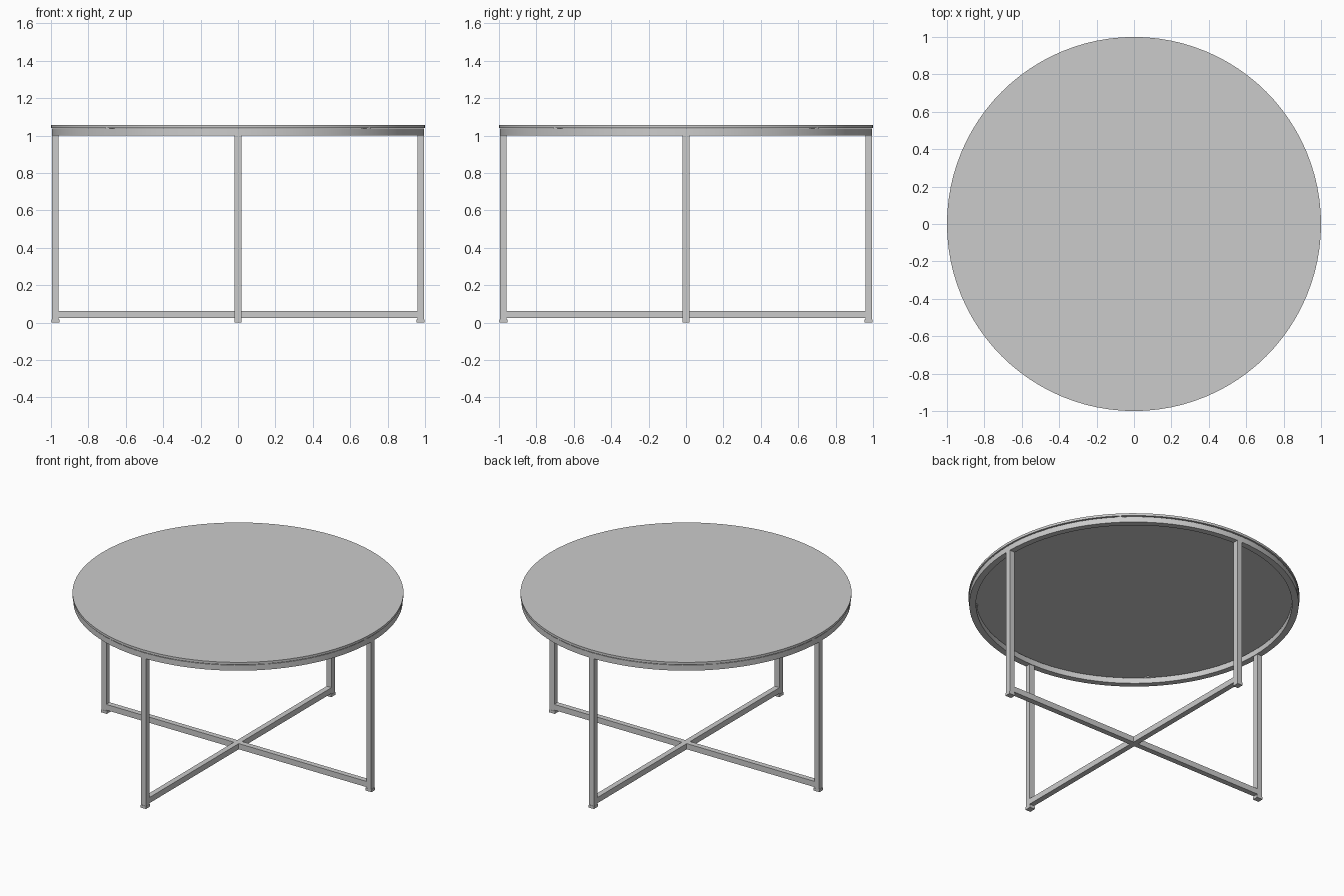
import bpy
import bmesh
from math import radians, cos, sin, pi
from mathutils import Matrix

cube = bpy.data.objects.get("Cube")
if cube:
    bpy.data.objects.remove(cube, do_unlink=True)

SEGMENTS = 96
grey = bpy.data.materials.new("satin_grey")
grey.use_nodes = True
colour = (0.6, 0.6, 0.6, 1)
grey.diffuse_color = colour
grey.node_tree.nodes["Principled BSDF"].inputs["Base Color"].default_value = colour


def finish(name, bm, smooth=False):
    bmesh.ops.recalc_face_normals(bm, faces=bm.faces)
    mesh = bpy.data.meshes.new(name)
    bm.to_mesh(mesh)
    bm.free()
    mesh.materials.append(grey)
    obj = bpy.data.objects.new(name, mesh)
    bpy.context.collection.objects.link(obj)
    if smooth:
        bpy.ops.object.select_all(action="DESELECT")
        obj.select_set(True)
        bpy.context.view_layer.objects.active = obj
        bpy.ops.object.shade_smooth_by_angle(angle=radians(30))
    return obj


def box(name, centre, size, angle=0):
    """Box placed at centre, then swung about the table's axis."""
    bm = bmesh.new()
    bmesh.ops.create_cube(bm, size=1)
    place = Matrix.Rotation(angle, 4, "Z") @ Matrix.Translation(centre)
    bm.transform(place @ Matrix.Diagonal((*size, 1)))
    return finish(name, bm)


def disc(name, centre, radius, depth, segments=SEGMENTS):
    bm = bmesh.new()
    bmesh.ops.create_cone(bm, cap_ends=True, segments=segments, radius1=radius,
                          radius2=radius, depth=depth)
    bm.transform(Matrix.Translation(centre))
    return finish(name, bm, True)


def ring(name, inner, outer, bottom, top):
    """Square-section hoop swept around the table's axis."""
    bm = bmesh.new()
    profile = [(inner, bottom), (outer, bottom), (outer, top), (inner, top)]
    loops = []
    for i in range(SEGMENTS):
        a = 2 * pi * i / SEGMENTS
        loops.append([bm.verts.new((r * cos(a), r * sin(a), z)) for r, z in profile])
    for i, here in enumerate(loops):
        there = loops[(i + 1) % SEGMENTS]
        for j in range(4):
            k = (j + 1) % 4
            bm.faces.new((here[j], there[j], there[k], here[k]))
    return finish(name, bm, True)


# Round top resting on a hoop, with a thin shadow gap between
disc("table_top", (0, 0, 1.05), 1.0, 0.016)
ring("support_hoop", 0.955, 0.995, 1.0, 1.037)

# Small pads in the gap, on the diagonals
for i in range(4):
    a = pi / 4 + i * pi / 2
    disc(f"spacer_pad_{i + 1}", (0.97 * cos(a), 0.97 * sin(a), 1.039), 0.025, 0.009, 24)

# Four uprights with foot glides
for i, side in enumerate(("left", "back", "right", "front")):
    a = i * pi / 2
    box(f"{side}_leg", (0.977, 0, 0.509), (0.036, 0.036, 0.986), a)
    box(f"{side}_foot", (0.976, 0, 0.009), (0.043, 0.038, 0.018), a)

# Crossed floor rails: one full length, the other in two halves
box("long_rail", (0, 0, 0.043), (1.92, 0.036, 0.038))
for side, a in (("back", pi / 2), ("front", -pi / 2)):
    box(f"{side}_half_rail", (0.489, 0, 0.043), (0.942, 0.036, 0.038), a)
